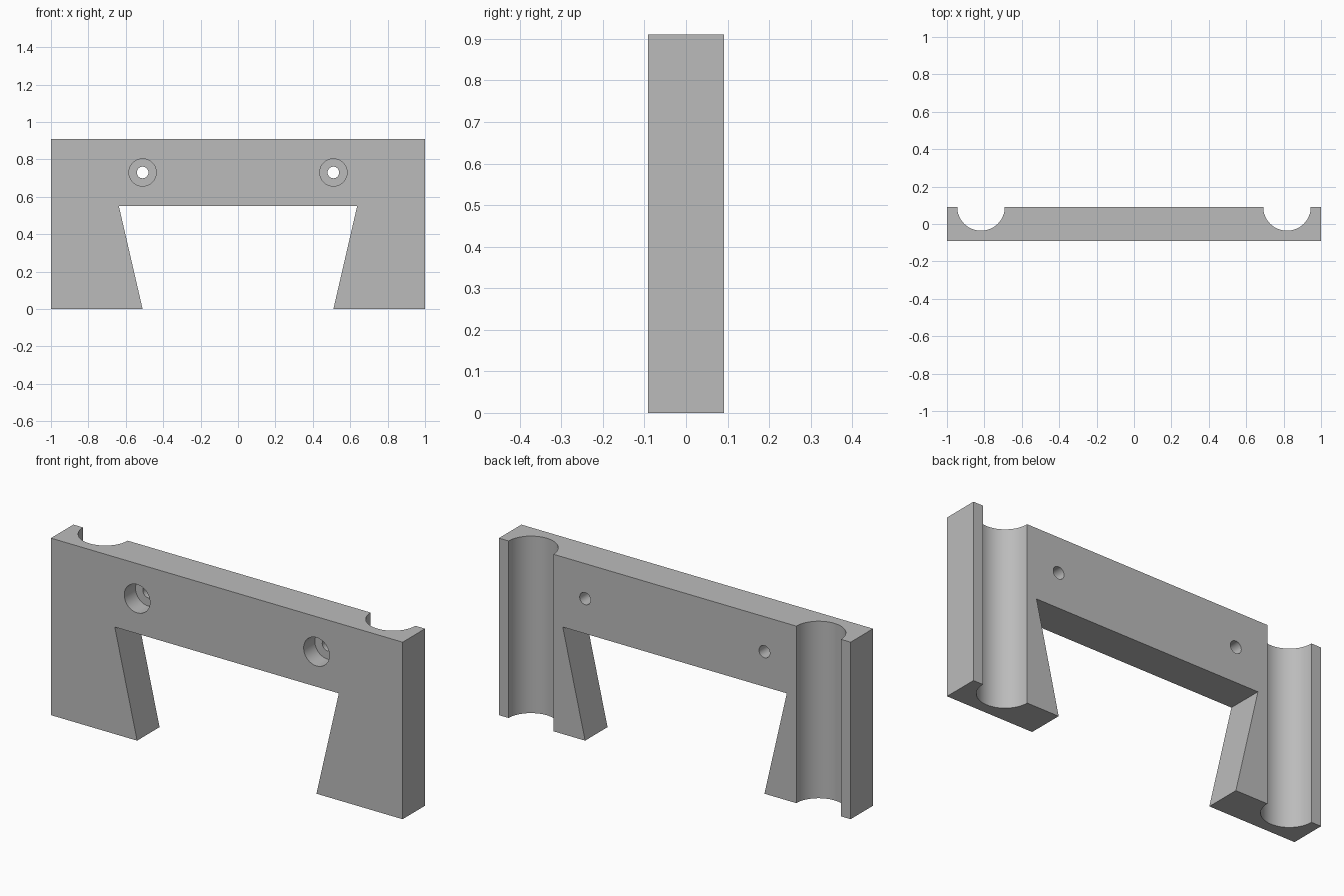
import bpy
import bmesh
from math import radians
from mathutils import Matrix

default = bpy.data.objects.get("Cube")
if default:
    bpy.data.objects.remove(default, do_unlink=True)

HALF_DEPTH = 0.091
HEIGHT = 0.91

grey = bpy.data.materials.new("plain_grey")
grey.use_nodes = True
colour = (0.5, 0.5, 0.5, 1)
grey.diffuse_color = colour
grey.node_tree.nodes["Principled BSDF"].inputs["Base Color"].default_value = colour


def make_object(name, bm):
    bmesh.ops.recalc_face_normals(bm, faces=bm.faces)
    mesh = bpy.data.meshes.new(name)
    bm.to_mesh(mesh)
    bm.free()
    mesh.materials.append(grey)
    obj = bpy.data.objects.new(name, mesh)
    bpy.context.collection.objects.link(obj)
    return obj


def cut_cylinder(target, name, radius, length, centre, along_y=False):
    """Subtract a round cutter that stays hidden."""
    bm = bmesh.new()
    turn = Matrix.Rotation(radians(90), 4, "X") if along_y else Matrix()
    bmesh.ops.create_cone(bm, cap_ends=True, segments=64, radius1=radius, radius2=radius,
                          depth=length, matrix=Matrix.Translation(centre) @ turn)
    cutter = make_object(name, bm)
    cutter.hide_render = True
    cutter.hide_viewport = True
    cutter.display_type = "WIRE"
    mod = target.modifiers.new(name, "BOOLEAN")
    mod.operation = "DIFFERENCE"
    mod.solver = "EXACT"
    mod.object = cutter
    return cutter


# Bracket body: extruded bridge profile with a dovetail opening
right_half = [(0.51, 0), (1, 0), (1, HEIGHT)]
profile = right_half + [(-x, z) for x, z in reversed(right_half)]
profile += [(-0.637, 0.55), (0.637, 0.55)]
bm = bmesh.new()
face = bm.faces.new([bm.verts.new((x, -HALF_DEPTH, z)) for x, z in profile])
extruded = bmesh.ops.extrude_face_region(bm, geom=[face])["geom"]
bmesh.ops.translate(bm, vec=(0, 2 * HALF_DEPTH, 0),
                    verts=[v for v in extruded if isinstance(v, bmesh.types.BMVert)])
body = make_object("bracket_body", bm)

# Rod grooves on the back, and counterbored screw holes
cutters = []
for side, s in (("left", 1), ("right", -1)):
    cutters += [
        cut_cylinder(body, side + "_groove_cutter", 0.127, 2, (s * 0.818, HALF_DEPTH, 0.5)),
        cut_cylinder(body, side + "_screw_cutter", 0.031, 1, (s * 0.51, 0, 0.73), True),
        cut_cylinder(body, side + "_counterbore_cutter", 0.073, 0.2,
                     (s * 0.51, -0.1, 0.73), True),
    ]

# Bake the cuts and drop the cutters
bpy.context.view_layer.update()
evaluated = body.evaluated_get(bpy.context.evaluated_depsgraph_get())
baked = bpy.data.meshes.new_from_object(evaluated)
body.modifiers.clear()
body.data = baked
for cutter in cutters:
    bpy.data.objects.remove(cutter, do_unlink=True)

bpy.context.view_layer.objects.active = body
body.select_set(True)
bpy.ops.object.shade_smooth_by_angle(angle=radians(30))
